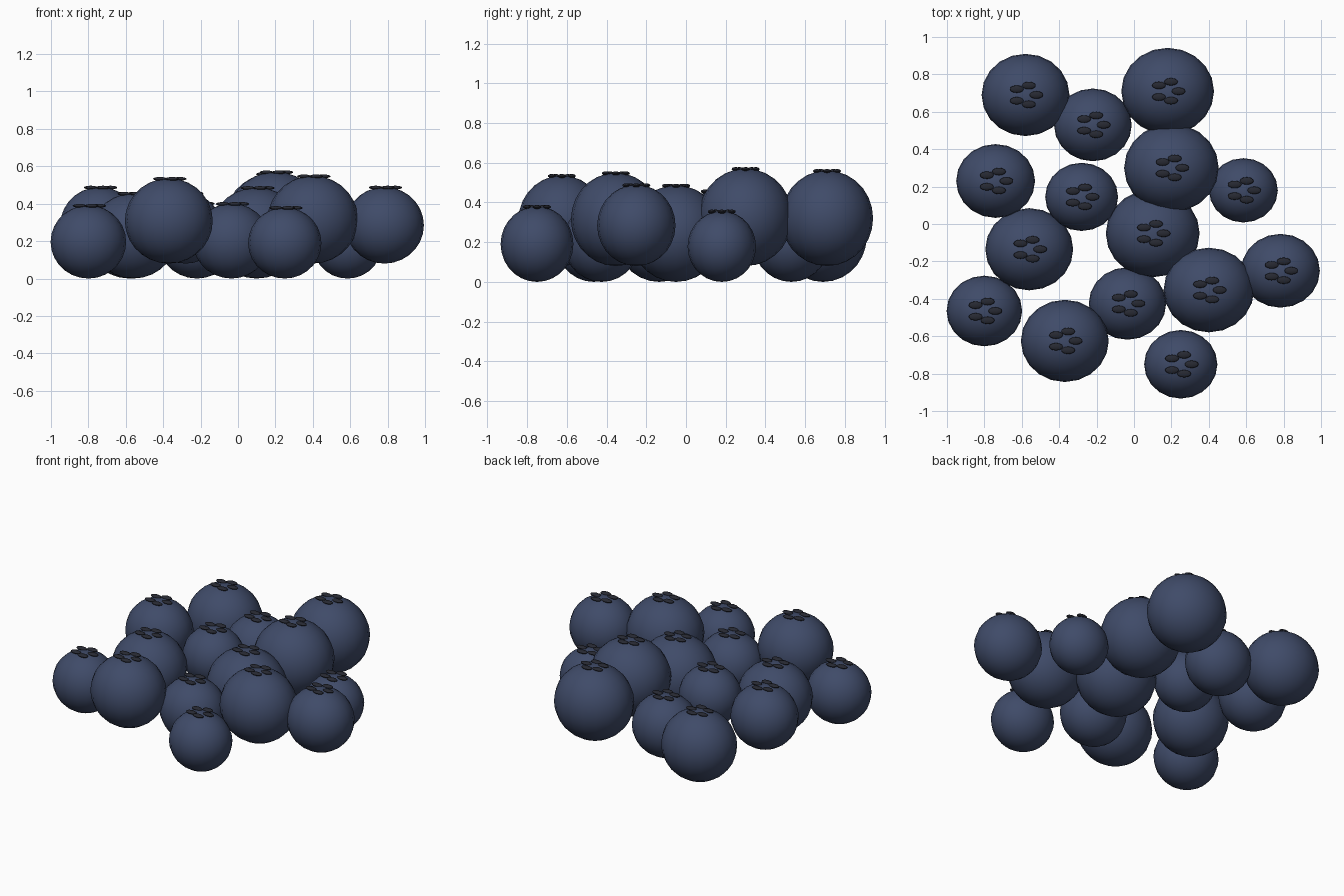
import bpy, math

if "Cube" in bpy.data.objects:
    bpy.data.objects.remove(bpy.data.objects["Cube"])


def material(name, color):
    m = bpy.data.materials.new(name)
    m.diffuse_color = (*color, 1)
    m.use_nodes = True
    m.node_tree.nodes["Principled BSDF"].inputs["Base Color"].default_value = m.diffuse_color
    return m


skin = material("berry_skin", (0.05, 0.07, 0.14))
dark = material("crown_dark", (0.02, 0.022, 0.032))


def ellipsoid(name, loc, size, segs, rings, mat):
    bpy.ops.mesh.primitive_uv_sphere_add(segments=segs, ring_count=rings, radius=1, location=loc)
    o = bpy.context.object
    o.name = name
    o.scale = size
    o.data.materials.append(mat)
    bpy.ops.object.shade_smooth()
    return o


# x, y, radius, raised
berries = [
    (-0.58, 0.69, 0.235, 0), (-0.22, 0.53, 0.208, 0), (0.18, 0.71, 0.248, 1),
    (-0.74, 0.23, 0.211, 1), (-0.28, 0.145, 0.195, 1), (0.20, 0.30, 0.253, 1),
    (0.585, 0.18, 0.184, 0), (0.10, -0.05, 0.251, 0), (-0.56, -0.135, 0.235, 0),
    (-0.80, -0.465, 0.202, 0), (-0.37, -0.625, 0.235, 1), (-0.035, -0.425, 0.207, 0),
    (0.40, -0.353, 0.242, 1), (0.783, -0.25, 0.211, 1), (0.25, -0.75, 0.196, 0),
]

for i, (x, y, r, raised) in enumerate(berries, 1):
    # Berry body, slightly squashed
    rz = r * 0.97
    z = rz + 0.08 * raised
    ellipsoid(f"berry_{i}", (x, y, z), (r, r * 0.935, rz), 20, 14, skin)
    # Crown of five flat sepals
    for k in range(5):
        a = k * math.tau / 5
        ellipsoid(f"sepal_{i}_{k + 1}",
                  (x + 0.058 * math.cos(a), y + 0.053 * math.sin(a), z + rz - 0.003),
                  (0.037, 0.02, 0.01), 12, 8, dark)
